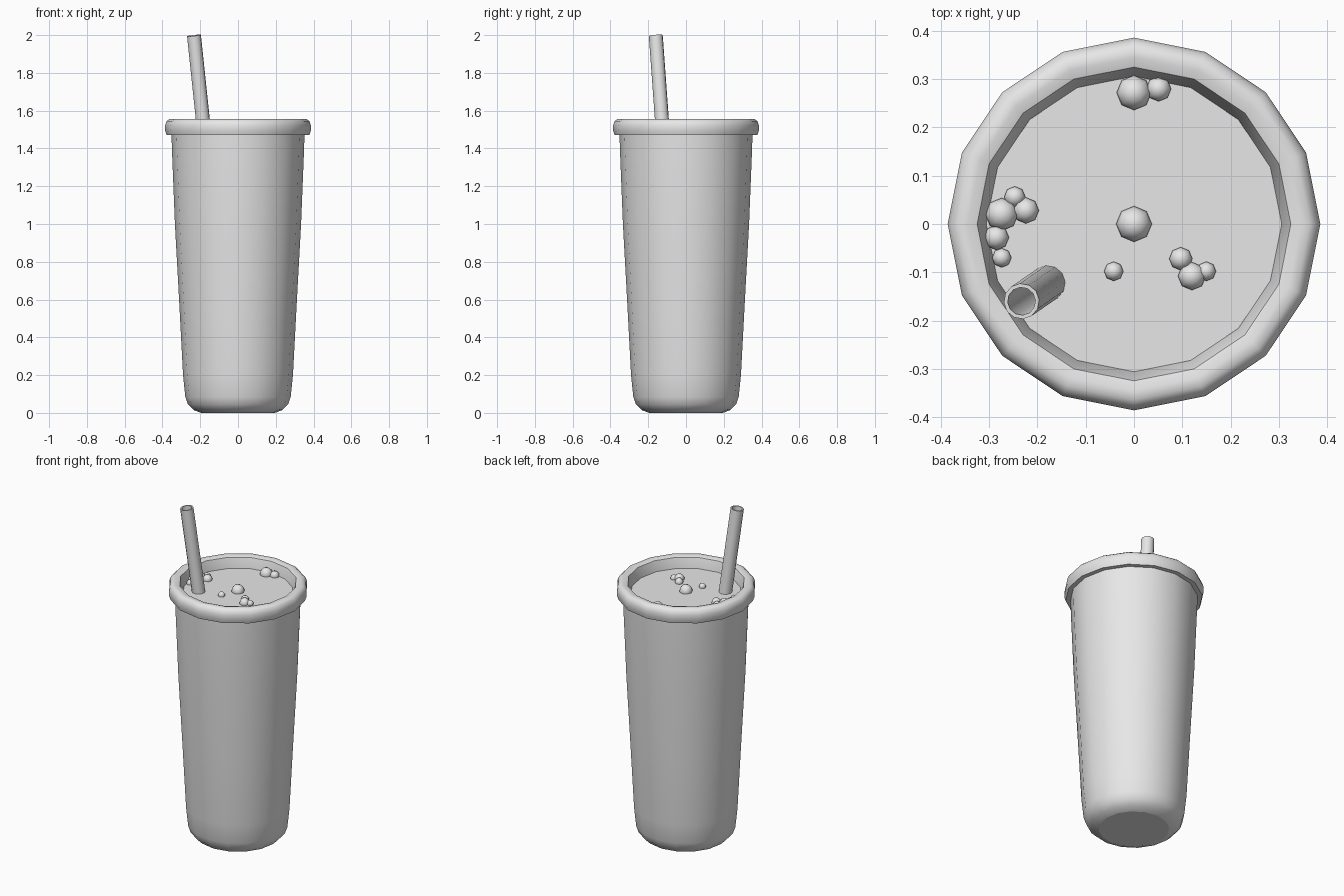
import bpy, bmesh, math
from mathutils import Vector

if "Cube" in bpy.data.objects:
    bpy.data.objects.remove(bpy.data.objects["Cube"])

grey = bpy.data.materials.new("plain grey")
grey.diffuse_color = (0.8, 0.8, 0.8, 1)
grey.use_nodes = True
grey.node_tree.nodes["Principled BSDF"].inputs["Base Color"].default_value = grey.diffuse_color


def finish(name, bm, angle):
    """Turn a bmesh into an object, smooth up to the given angle, flat caps."""
    bmesh.ops.recalc_face_normals(bm, faces=bm.faces[:])
    me = bpy.data.meshes.new(name)
    bm.to_mesh(me)
    bm.free()
    me.shade_smooth()
    me.set_sharp_from_angle(angle=math.radians(angle))
    for p in me.polygons:
        if len(p.vertices) > 4:
            p.use_smooth = False
    me.materials.append(grey)
    ob = bpy.data.objects.new(name, me)
    bpy.context.collection.objects.link(ob)
    return ob


def lathe(name, profile, sides=16, closed=False, cap_start=False, cap_end=False, angle=45):
    """Revolve (radius, z) points round the z axis."""
    bm = bmesh.new()
    turn = [2 * math.pi * i / sides for i in range(sides)]
    rings = [[bm.verts.new((r * math.cos(a), r * math.sin(a), z)) for a in turn]
             for r, z in profile]
    pairs = list(zip(rings, rings[1:]))
    if closed:
        pairs.append((rings[-1], rings[0]))
    for lo, hi in pairs:
        for i in range(sides):
            j = (i + 1) % sides
            bm.faces.new((lo[i], lo[j], hi[j], hi[i]))
    if cap_start:
        bm.faces.new(rings[0])
    if cap_end:
        bm.faces.new(rings[-1])
    return finish(name, bm, angle)


# Tapered cup with rounded foot, closed by the drink surface
LIQUID_Z = 1.49
lathe("cup_body", [(0.195, 0.0), (0.235, 0.015), (0.265, 0.045), (0.279, 0.085),
                   (0.291, 0.2), (0.312, 0.6), (0.334, 1.0), (0.35, 1.4), (0.352, 1.48)],
      cap_start=True)
lathe("drink_surface", [(0.304, LIQUID_Z - 0.02), (0.306, LIQUID_Z)],
      cap_start=True, cap_end=True)

# Rounded rim ring
lathe("rim", [(0.304, 1.47), (0.378, 1.47), (0.386, 1.495), (0.386, 1.522),
              (0.379, 1.544), (0.364, 1.555), (0.345, 1.555), (0.325, 1.549),
              (0.304, LIQUID_Z - 0.01)], closed=True, angle=42)

# Hollow leaning straw
top, base = Vector((-0.233, -0.16, 1.998)), Vector((-0.178, -0.122, 1.475))
axis = top - base
straw = lathe("straw", [(0.037, 0), (0.037, axis.length), (0.029, axis.length), (0.029, 0)],
              sides=12, closed=True)
straw.location = base
straw.rotation_euler = axis.to_track_quat('Z', 'Y').to_euler()

# Bubbles floating on the drink: x, y, radius
bubbles = [(0, 0, .037), (0, .272, .036), (.051, .28, .026), (-.042, -.098, .02),
           (.097, -.072, .024), (.12, -.108, .029), (.15, -.098, .02),
           (-.247, .056, .022), (-.274, .02, .034), (-.224, .028, .027),
           (-.285, -.028, .026), (-.274, -.07, .02)]
for n, (x, y, r) in enumerate(bubbles):
    bm = bmesh.new()
    bmesh.ops.create_uvsphere(bm, u_segments=8, v_segments=6, radius=r)
    finish(f"bubble_{n + 1}", bm, 60).location = (x, y, LIQUID_Z + 0.005)
